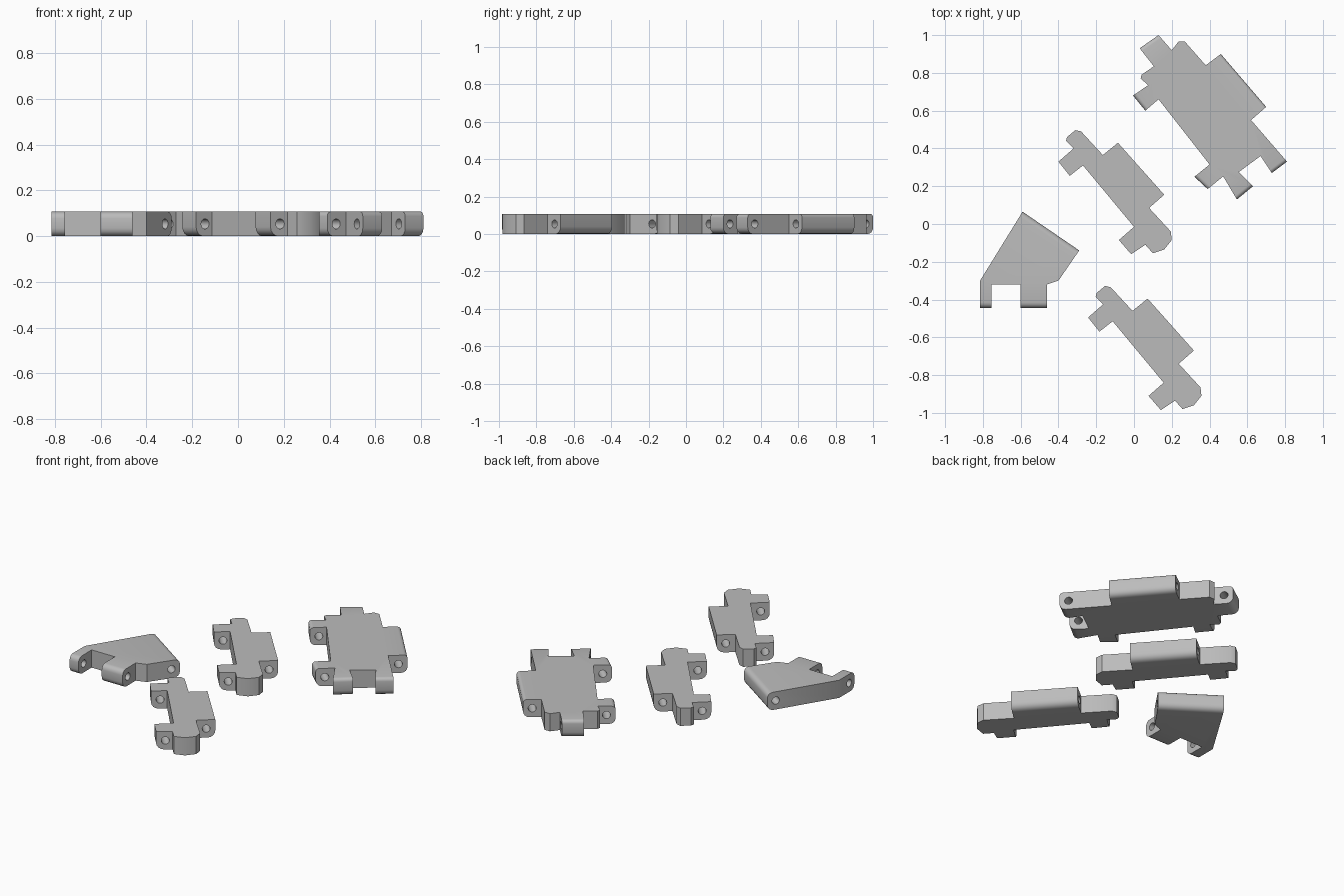
import bpy
import bmesh
from mathutils import Vector

cube = bpy.data.objects.get("Cube")
if cube:
    bpy.data.objects.remove(cube, do_unlink=True)

HEIGHT = 0.107
INSET = 0.05      # pin hole distance from the hinge edge
RADIUS = 0.022

grey = bpy.data.materials.new("plain_grey")
grey.use_nodes = True
grey.diffuse_color = (0.5, 0.5, 0.5, 1)
grey.node_tree.nodes["Principled BSDF"].inputs["Base Color"].default_value = (0.5, 0.5, 0.5, 1)


def bake(obj):
    """Replace the mesh by its evaluated result."""
    graph = bpy.context.evaluated_depsgraph_get()
    obj.data = bpy.data.meshes.new_from_object(obj.evaluated_get(graph))
    obj.modifiers.clear()


def pin_cutter(a, b, centre, reach):
    """Cylinder running parallel to a hinge edge."""
    a, b = Vector((*a, 0)), Vector((*b, 0))
    along = (b - a).normalized()
    inward = Vector((along.y, -along.x, 0))
    middle = (a + b) / 2 + inward * INSET + Vector((0, 0, HEIGHT / 2))
    bpy.ops.mesh.primitive_cylinder_add(
        vertices=24, radius=RADIUS, depth=(b - a).length + 2 * reach,
        location=middle, rotation=along.to_track_quat('Z', 'Y').to_euler())
    cutter = bpy.context.object
    cutter.hide_render = True
    return cutter


def plate(name, outline, hinges, top, bottom, rims=(), reach=0.02, shift=(0, 0)):
    """Extruded clockwise outline with rounded hinge edges and pin holes."""
    pts = [(x + shift[0], y + shift[1]) for x, y in outline]
    n = len(pts)
    bm = bmesh.new()
    weight = bm.edges.layers.float.new("bevel_weight_edge")
    low = [bm.verts.new((x, y, 0)) for x, y in pts]
    high = [bm.verts.new((x, y, HEIGHT)) for x, y in pts]
    bm.faces.new(low)
    bm.faces.new(high[::-1])
    for i in range(n):
        j = (i + 1) % n
        bm.faces.new((low[j], low[i], high[i], high[j]))
    widest = 0.04
    for i in range(n):
        j = (i + 1) % n
        if i in hinges:
            bm.edges.get((low[i], low[j]))[weight] = bottom / widest
            bm.edges.get((high[i], high[j]))[weight] = top / widest
        elif i in rims:
            for ring in (low, high):
                bm.edges.get((ring[i], ring[j]))[weight] = 0.012 / widest
    bmesh.ops.recalc_face_normals(bm, faces=bm.faces)
    mesh = bpy.data.meshes.new(name)
    bm.to_mesh(mesh)
    bm.free()
    obj = bpy.data.objects.new(name, mesh)
    bpy.context.collection.objects.link(obj)

    bevel = obj.modifiers.new("rounding", 'BEVEL')
    bevel.limit_method = 'WEIGHT'
    bevel.width = widest
    bevel.segments = 4
    bake(obj)

    for i in hinges:
        cutter = pin_cutter(pts[i], pts[(i + 1) % n], None, reach)
        hole = obj.modifiers.new("pin_hole", 'BOOLEAN')
        hole.operation = 'DIFFERENCE'
        hole.solver = 'EXACT'
        hole.object = cutter
        bpy.context.view_layer.update()
        bake(obj)
        bpy.data.objects.remove(cutter, do_unlink=True)

    obj.data.materials.clear()
    obj.data.materials.append(grey)
    bpy.ops.object.select_all(action='DESELECT')
    obj.select_set(True)
    bpy.context.view_layer.objects.active = obj
    bpy.ops.object.shade_smooth_by_angle(angle=0.6)
    return obj


# Wide palm plate with tabs on all sides
palm = [(.03, .93), (.13, 1.0), (.20, .92), (.235, .965), (.27, .965), (.38, .84),
        (.46, .90), (.70, .62), (.62, .55), (.81, .33), (.73, .27), (.67, .36),
        (.555, .275), (.63, .20), (.545, .13), (.465, .205), (.47, .25), (.39, .185),
        (.32, .25), (.40, .315), (.13, .66), (.06, .60), (-.005, .68), (.075, .735),
        (.035, .77), (.04, .79), (.105, .835)]
palm[15:17] = [(.472, .252)]
plate("palm_plate", palm, hinges=(0, 6, 9, 13, 16, 20), top=.02, bottom=.035,
      rims=(11, 18))

# Two matching link plates with rounded ends
link = [(-.40, .33), (-.32, .40), (-.36, .44), (-.355, .46), (-.31, .497), (-.28, .49),
        (-.165, .365), (-.085, .43), (.16, .155), (.08, .085), (.195, -.04), (.20, -.085),
        (.16, -.135), (.10, -.155), (.06, -.11), (-.015, -.16), (-.08, -.085),
        (0, -.015), (-.27, .31), (-.34, .255)]
for name, shift in (("upper_link", (0, 0)), ("lower_link", (.157, -.825))):
    plate(name, link, hinges=(7, 15, 19), top=0, bottom=.04, shift=shift)

# Angled end plate with two legs
end = [(-.815, -.445), (-.815, -.30), (-.59, .065), (-.29, -.14), (-.40, -.30),
       (-.46, -.32), (-.46, -.445), (-.60, -.445), (-.60, -.32), (-.755, -.32),
       (-.755, -.445)]
plate("end_plate", end, hinges=(2, 6, 10), top=.03, bottom=.035, reach=.06)
